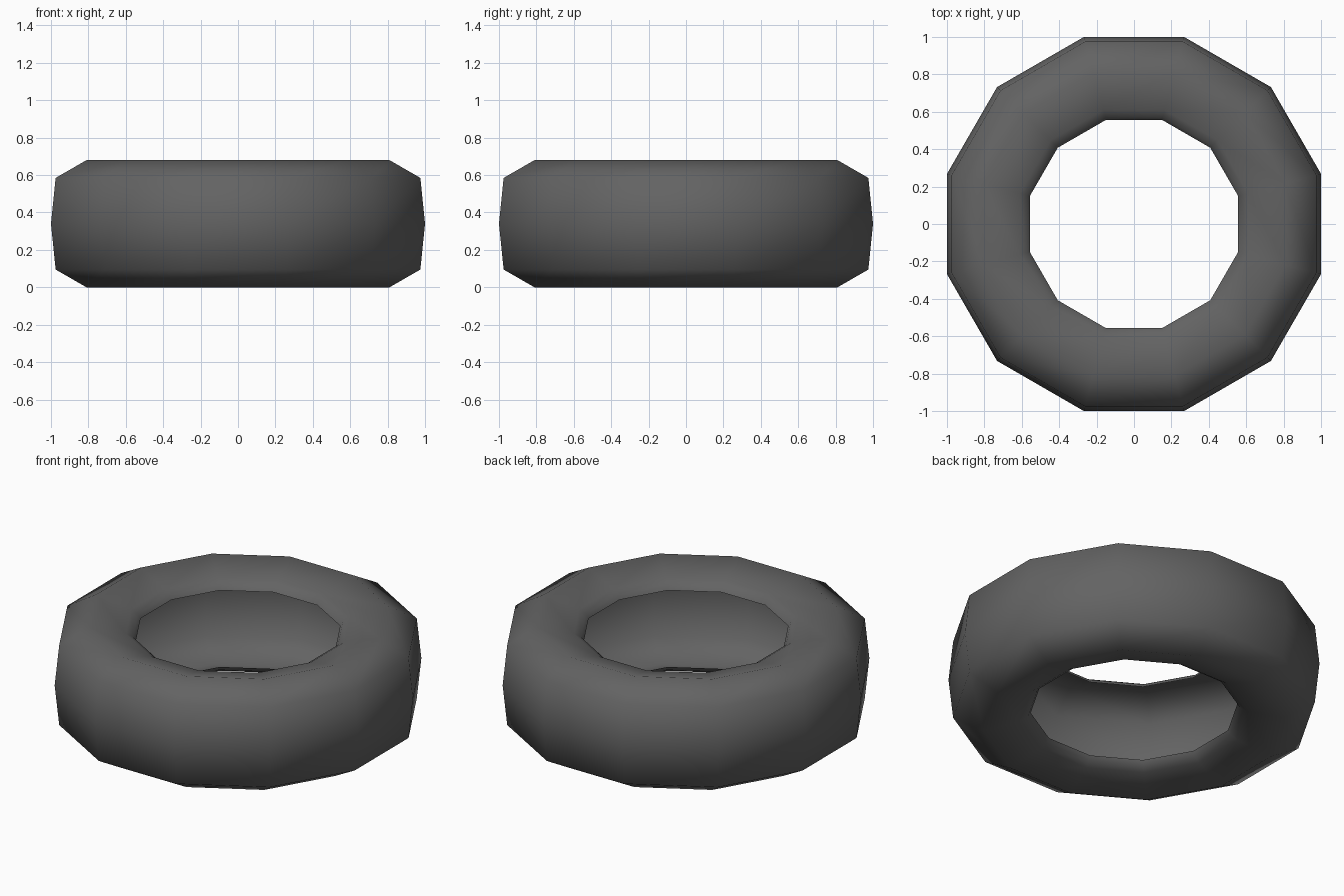
import bpy, bmesh, math

cube = bpy.data.objects.get("Cube")
if cube:
    bpy.data.objects.remove(cube, do_unlink=True)

SIDES = 12
STEP = 2 * math.pi / SIDES
MID = 0.34

# Dark rubber colour
rubber = bpy.data.materials.new("dark_grey_rubber")
rubber.use_nodes = True
colour = (0.125, 0.125, 0.125, 1)
rubber.diffuse_color = colour
bsdf = next(n for n in rubber.node_tree.nodes if n.type == 'BSDF_PRINCIPLED')
bsdf.inputs["Base Color"].default_value = colour
bsdf.inputs["Roughness"].default_value = 0.8

# Upper half of the hollow casing: distance from axis to a flat side, and
# height above the middle, from the tread over the sidewall to the bead lip
upper = [(0.975, 0.245), (0.81, 0.34), (0.61, 0.284),
         (0.572, 0.26), (0.557, 0.235)]
lower = [(flat, -h) for flat, h in reversed(upper)]
profile = lower + [(1.0, 0.0)] + upper

# Sweep the open section around the axis
bm = bmesh.new()
rings = []
for i in range(SIDES):
    a = (i + 0.5) * STEP
    ring = []
    for flat, h in profile:
        r = flat / math.cos(STEP / 2)
        ring.append(bm.verts.new((r * math.cos(a), r * math.sin(a), MID + h)))
    rings.append(ring)
for i, ring in enumerate(rings):
    nxt = rings[(i + 1) % SIDES]
    for j in range(len(profile) - 1):
        bm.faces.new((ring[j], nxt[j], nxt[j + 1], ring[j + 1]))
mesh = bpy.data.meshes.new("tyre")
bm.to_mesh(mesh)
bm.free()
mesh.materials.append(rubber)

tyre = bpy.data.objects.new("tyre", mesh)
bpy.context.collection.objects.link(tyre)
bpy.context.view_layer.objects.active = tyre
tyre.select_set(True)
bpy.ops.object.shade_smooth_by_angle(angle=math.radians(65))
